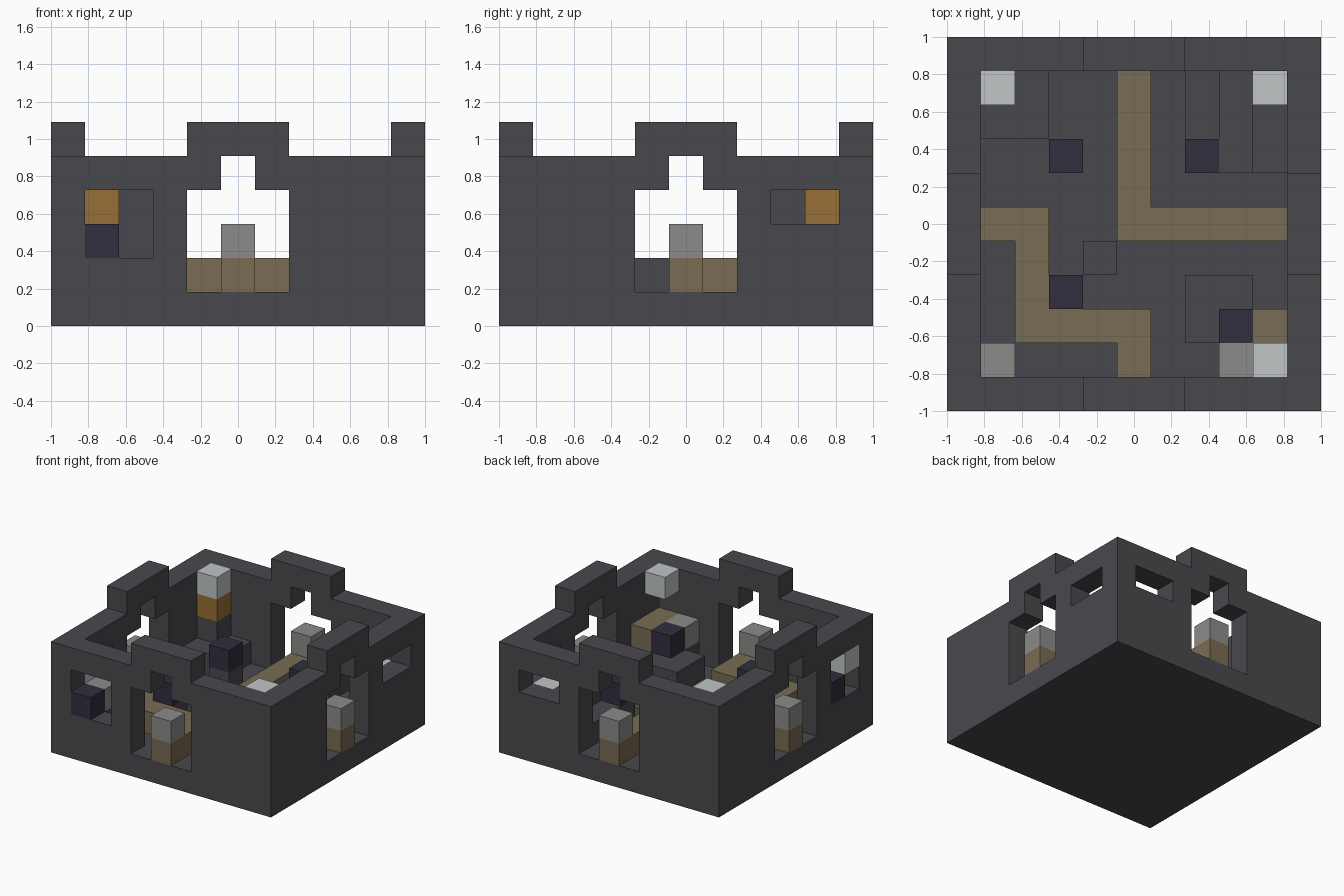
import bpy, bmesh, math
from mathutils import Vector

cube = bpy.data.objects.get("Cube")
if cube:
    bpy.data.objects.remove(cube, do_unlink=True)

N = 11            # blocks along each side
S = 2 / N         # block size
LAST = N - 1
MID = N // 2


def material(name, rgb):
    lin = [((c / 255 + 0.055) / 1.055) ** 2.4 for c in rgb] + [1]
    m = bpy.data.materials.new(name)
    m.use_nodes = True
    m.diffuse_color = lin
    m.node_tree.nodes["Principled BSDF"].inputs["Base Color"].default_value = lin
    m.node_tree.nodes["Principled BSDF"].inputs["Roughness"].default_value = 0.9
    return m


stone = material("dark stone", (73, 72, 77))
path_brown = material("path brown", (120, 108, 83))
grey = material("lamp grey", (139, 139, 137))
white = material("pale white", (193, 197, 198))
amber = material("amber", (151, 112, 54))
navy = material("dark navy", (48, 46, 61))


def box(x0, x1, y0, y1, z0, z1):
    """All blocks in an inclusive range of cells."""
    return {(x, y, z) for x in range(x0, x1 + 1)
            for y in range(y0, y1 + 1) for z in range(z0, z1 + 1)}


def spin(cells):
    """Repeat blocks on all four sides by quarter turns."""
    out = set()
    for _ in range(4):
        out |= cells
        cells = {(LAST - y, x, z) for x, y, z in cells}
    return out


parts = {}

# floor slab
parts["floor"] = (box(0, LAST, 0, LAST, 0, 0), stone)

# outer walls: one side with a stepped gate and raised battlement, repeated
wall = box(0, LAST, 0, 0, 1, 4) | box(4, 6, 0, 0, 5, 5)
gate = box(4, 6, 0, 0, 1, 3) | {(MID, 0, 4)}
walls = spin(wall) - spin(gate)
# corner windows
walls -= box(1, 2, 0, 0, 2, 3) | box(0, 0, 1, 2, 2, 3)
walls -= box(8, 9, LAST, LAST, 3, 3) | box(LAST, LAST, 8, 9, 3, 3)
parts["walls"] = (walls, stone)

# raised paths running in from every gate
path = box(MID, MID, 0, 2, 1, 1) | box(2, MID, 2, 2, 1, 1)
path |= box(2, 2, 2, MID, 1, 1) | box(0, 2, MID, MID, 1, 1)
path |= box(MID, MID, MID, LAST, 1, 1) | box(MID, LAST, MID, MID, 1, 1)
parts["paths"] = (path, path_brown)

# lamp block in each gate
parts["gate_lamps"] = (spin({(MID, 0, 2)}), grey)

# back right corner: low plinth with a tall post
parts["post_plinth"] = (box(1, 2, 8, 9, 1, 1) | {(1, 9, 2)}, stone)
parts["post_amber"] = ({(1, 9, 3)}, amber)
parts["post_cap"] = ({(1, 9, 4)}, white)

# back left corner: stepped platform
parts["platform"] = (box(7, 9, 7, 9, 1, 1) | box(8, 8, 7, 9, 2, 2), stone)
parts["platform_cap"] = ({(9, 9, 2)}, white)

# front left corner: plinth with coloured blocks and a floating block
parts["plinth"] = (box(7, 8, 2, 3, 1, 1) | box(8, 9, 1, 2, 1, 1), stone)
parts["plinth_brown"] = (box(9, 9, 1, 2, 2, 2), path_brown)
parts["plinth_grey"] = ({(8, 1, 2)}, grey)
parts["floating_block"] = ({(9, 1, 4)}, white)

# front right corner: pillar and window blocks
parts["corner_pillar"] = ({(1, 1, 1)}, stone)
parts["corner_lamp"] = ({(1, 1, 2)}, grey)
parts["window_block"] = ({(0, 1, 3)}, white)

# navy blocks with their supports, and a single step
parts["navy_blocks"] = ({(3, 3, 2), (3, 7, 2), (7, 7, 2), (8, 2, 2),
                         (1, 0, 2), (0, 2, 2)}, navy)
parts["supports"] = ({(3, 3, 1), (3, 7, 1)}, stone)
parts["step"] = ({(4, 4, 1)}, stone)

occupied = set().union(*(cells for cells, _ in parts.values()))


def build(name, cells, mat):
    """Mesh the exposed sides of a part's blocks and merge flat areas."""
    bm = bmesh.new()
    for cell in cells:
        for axis in range(3):
            for sign in (0, 1):
                near = list(cell)
                near[axis] += 2 * sign - 1
                if tuple(near) in occupied:
                    continue
                u, v = (axis + 1) % 3, (axis + 2) % 3
                ring = []
                for a, b in ((0, 0), (1, 0), (1, 1), (0, 1)):
                    p = list(cell)
                    p[axis] += sign
                    p[u] += a
                    p[v] += b
                    ring.append(bm.verts.new(Vector(p) * S - Vector((1, 1, 0))))
                bm.faces.new(ring if sign else ring[::-1])
    bmesh.ops.remove_doubles(bm, verts=bm.verts, dist=S / 100)
    bmesh.ops.dissolve_limit(bm, angle_limit=math.radians(1),
                             verts=bm.verts, edges=bm.edges)
    mesh = bpy.data.meshes.new(name)
    bm.to_mesh(mesh)
    bm.free()
    mesh.materials.append(mat)
    bpy.context.collection.objects.link(bpy.data.objects.new(name, mesh))


for part_name, (part_cells, part_mat) in parts.items():
    build(part_name, part_cells, part_mat)
